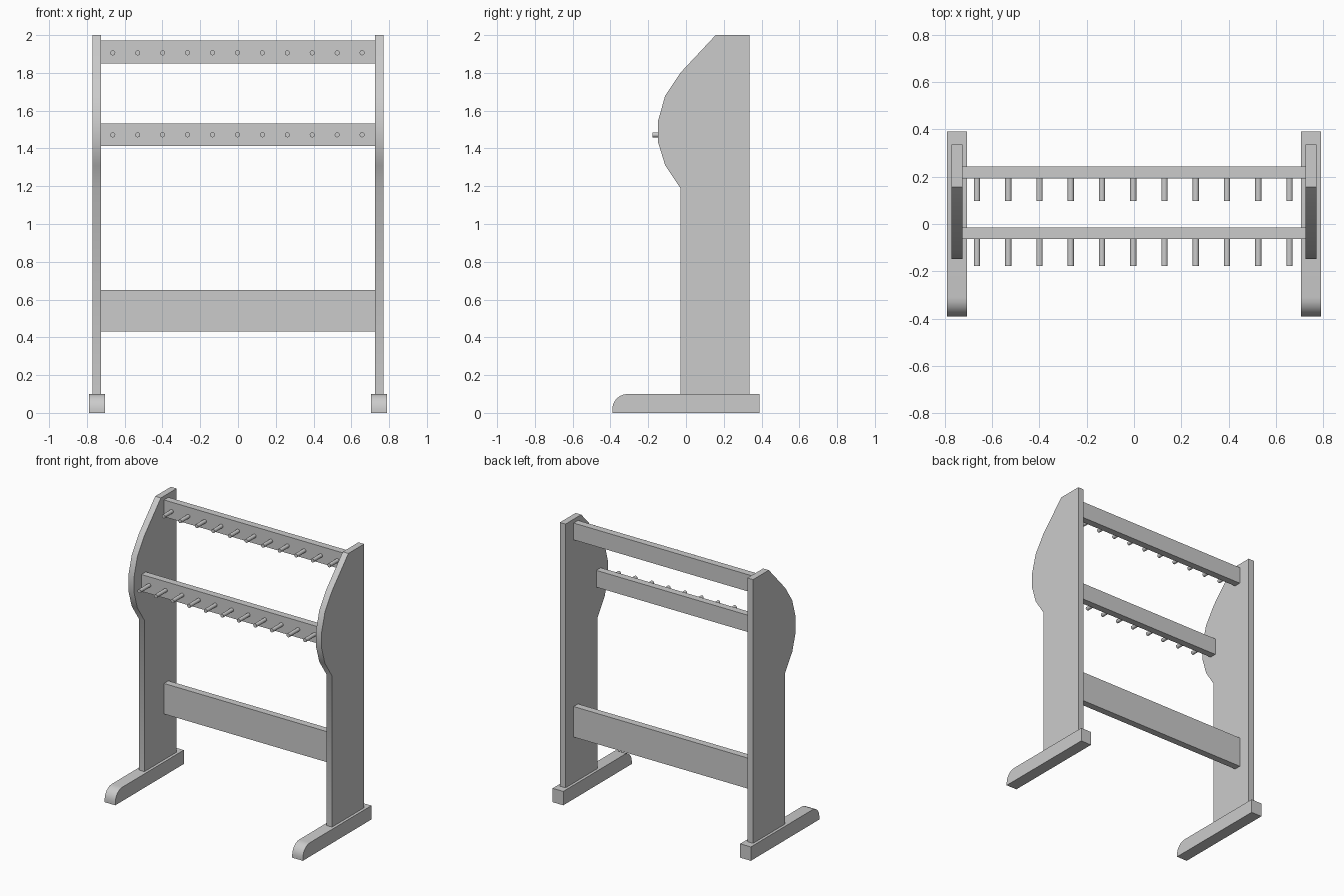
import bpy, bmesh, math
from mathutils import Matrix, Vector

if "Cube" in bpy.data.objects:
    bpy.data.objects.remove(bpy.data.objects["Cube"])


def finish(name, bm, smooth=None):
    bmesh.ops.recalc_face_normals(bm, faces=bm.faces)
    mesh = bpy.data.meshes.new(name)
    bm.to_mesh(mesh)
    bm.free()
    obj = bpy.data.objects.new(name, mesh)
    bpy.context.collection.objects.link(obj)
    if smooth:
        bpy.ops.object.select_all(action='DESELECT')
        obj.select_set(True)
        bpy.context.view_layer.objects.active = obj
        bpy.ops.object.shade_smooth_by_angle(angle=math.radians(smooth))
    return obj


def side_part(name, profile, x0, x1):
    """Extrude a (y, z) profile from x0 to x1 and mirror it to the other side."""
    bm = bmesh.new()
    face = bm.faces.new([bm.verts.new((x0, y, z)) for y, z in profile])
    ext = bmesh.ops.extrude_face_region(bm, geom=[face])
    moved = [v for v in ext['geom'] if isinstance(v, bmesh.types.BMVert)]
    bmesh.ops.translate(bm, verts=moved, vec=(x1 - x0, 0, 0))
    obj = finish(name, bm, smooth=40)
    obj.modifiers.new("mirror", 'MIRROR')
    return obj


def rail(name, y0, y1, z0, z1, half=0.726):
    bm = bmesh.new()
    bmesh.ops.create_cube(bm, size=1)
    bmesh.ops.scale(bm, verts=bm.verts, vec=(2 * half, y1 - y0, z1 - z0))
    bmesh.ops.translate(bm, verts=bm.verts, vec=(0, (y0 + y1) / 2, (z0 + z1) / 2))
    return finish(name, bm)


def pegs(name, y_tip, y_base, z, count=11, step=0.132, radius=0.0135):
    bm = bmesh.new()
    turn = Matrix.Rotation(math.pi / 2, 4, 'X')
    for i in range(count):
        pos = Vector(((i - (count - 1) / 2) * step - 0.003, (y_tip + y_base) / 2, z))
        bmesh.ops.create_cone(bm, cap_ends=True, segments=12, radius1=radius,
                              radius2=radius, depth=y_base - y_tip,
                              matrix=Matrix.Translation(pos) @ turn)
    return finish(name, bm, smooth=40)


# Feet with a rounded front end
arc = [(-0.31 - 0.08 * math.sin(a), 0.02 + 0.08 * math.cos(a))
       for a in (math.pi / 2 * i / 6 for i in range(7))]
side_part("foot", [(-0.39, 0), (0.39, 0), (0.39, 0.1)] + arc, 0.705, 0.79)

# Upright side panels with a bulged upper front edge
side_part("side_panel", [(-0.03, 0.1), (0.336, 0.1), (0.336, 2), (0.157, 2),
                         (-0.03, 1.8), (-0.11, 1.68), (-0.147, 1.55),
                         (-0.147, 1.43), (-0.11, 1.31), (-0.03, 1.19)],
          0.725, 0.77)

# Cross rails
rail("upper_rail", 0.193, 0.243, 1.851, 1.972)
rail("middle_rail", -0.064, -0.014, 1.412, 1.533)
rail("lower_rail", 0.193, 0.243, 0.43, 0.65)

# Rows of hanging pegs
pegs("upper_pegs", 0.098, 0.2, 1.906)
pegs("middle_pegs", -0.178, -0.055, 1.472)
